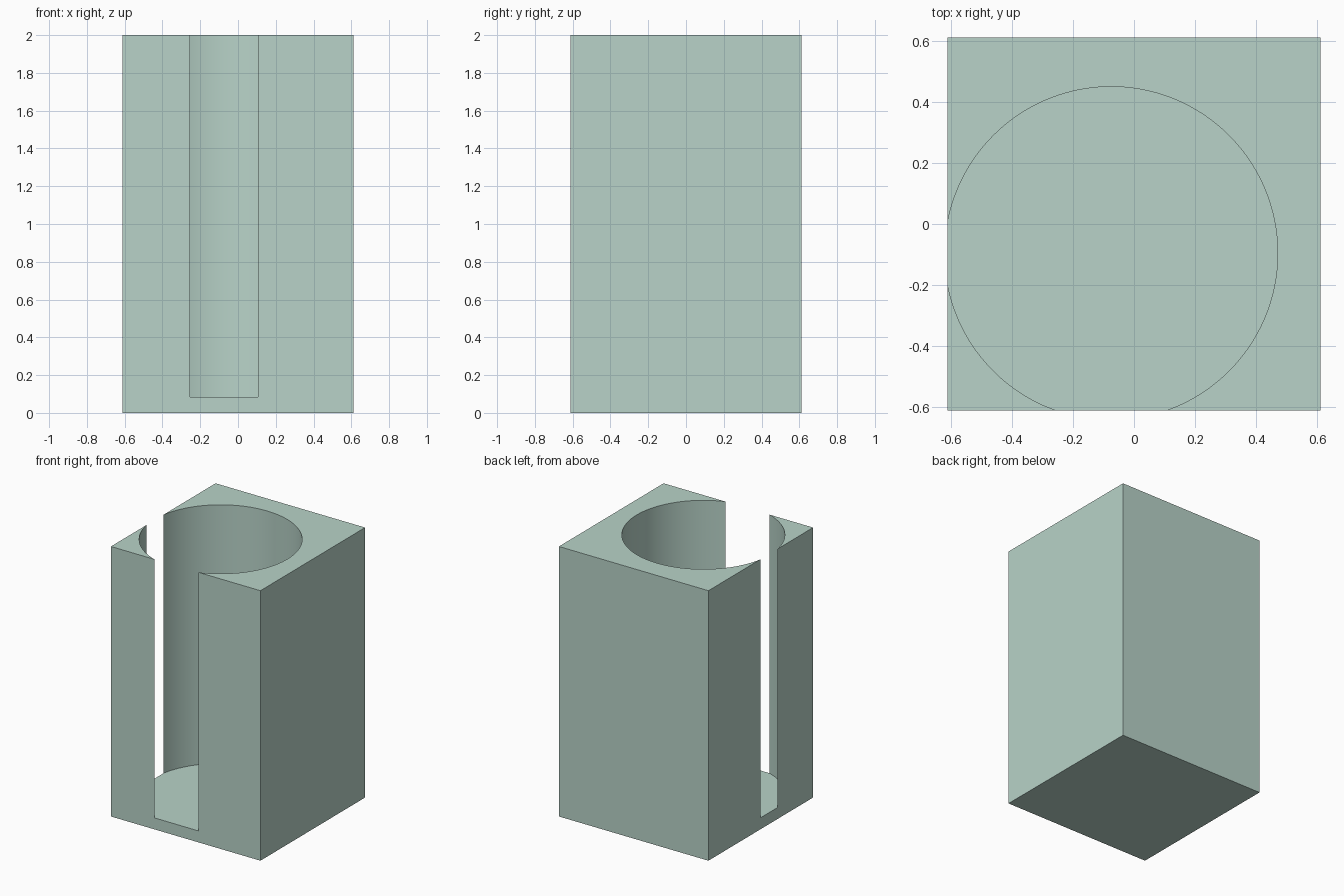
import bpy
import math

if "Cube" in bpy.data.objects:
    bpy.data.objects.remove(bpy.data.objects["Cube"])

HALF, HEIGHT = 0.6125, 2.0
BORE_X, BORE_Y, BORE_R, FLOOR = -0.075, -0.096, 0.547, 0.085

# Square block
bpy.ops.mesh.primitive_cube_add(size=1, location=(0, 0, HEIGHT / 2))
block = bpy.context.object
block.name = "holder_block"
block.scale = (2 * HALF, 2 * HALF, HEIGHT)
bpy.ops.object.transform_apply(location=True, rotation=False, scale=True)

# Off-centre round pocket that breaks through the front and left walls
depth = HEIGHT - FLOOR + 0.2
bpy.ops.mesh.primitive_cylinder_add(
    vertices=160, radius=BORE_R, depth=depth,
    location=(BORE_X, BORE_Y, FLOOR + depth / 2))
cutter = bpy.context.object
cutter.name = "pocket_cutter"
cutter.hide_render = True

cut = block.modifiers.new("pocket", "BOOLEAN")
cut.operation = "DIFFERENCE"
cut.solver = "EXACT"
cut.object = cutter

# Apply the cut, drop the cutter and smooth the curved wall
bpy.ops.object.select_all(action="DESELECT")
block.select_set(True)
bpy.context.view_layer.objects.active = block
bpy.ops.object.modifier_apply(modifier=cut.name)
bpy.data.objects.remove(cutter, do_unlink=True)
bpy.ops.object.shade_smooth_by_angle(angle=math.radians(30))

# Pale green finish
mat = bpy.data.materials.new("pale_green")
mat.diffuse_color = (0.48, 0.65, 0.58, 1)
mat.use_nodes = True
mat.node_tree.nodes["Principled BSDF"].inputs["Base Color"].default_value = mat.diffuse_color
block.data.materials.clear()
block.data.materials.append(mat)
